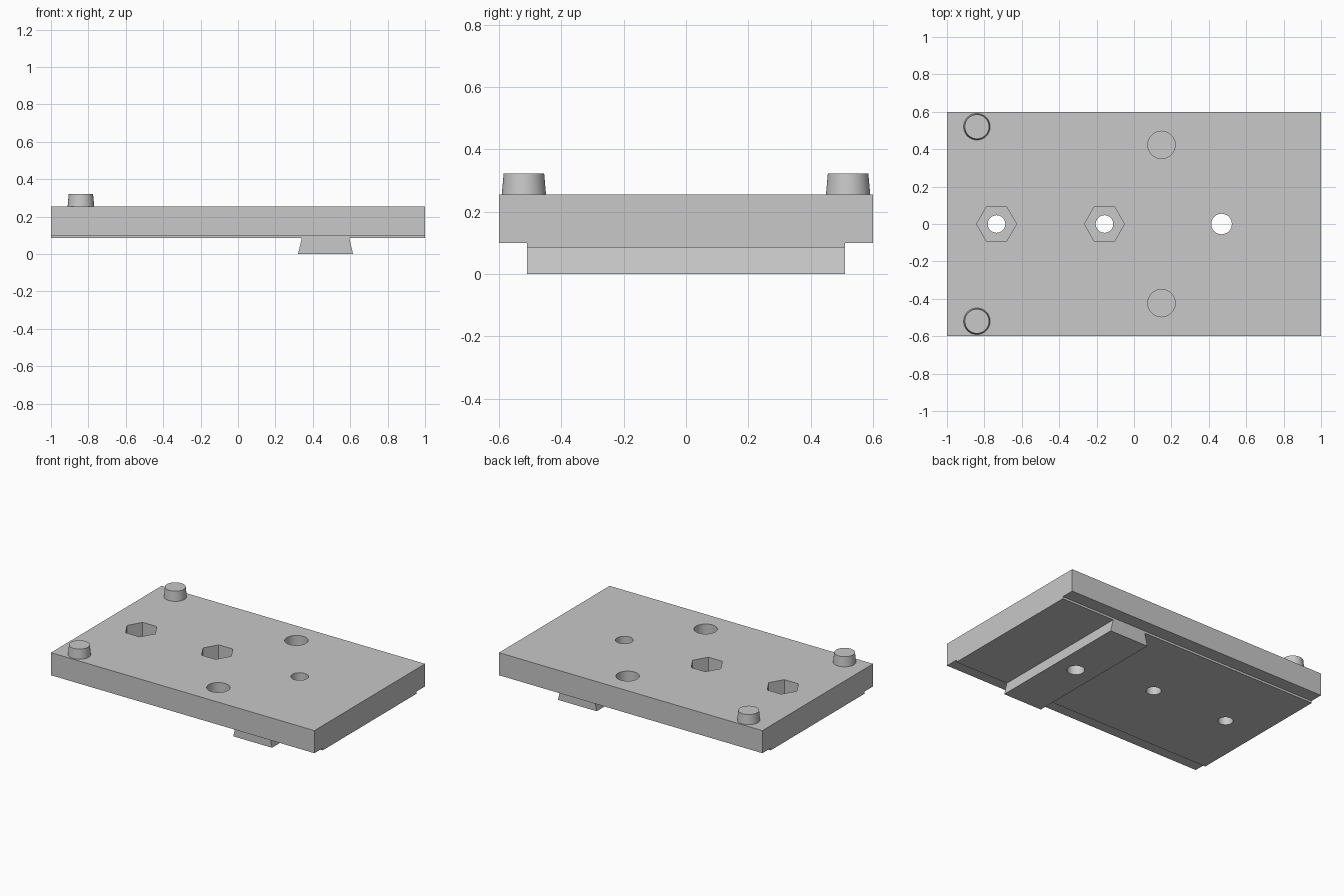
import bpy
import bmesh
import math

default = bpy.data.objects.get("Cube")
if default:
    bpy.data.objects.remove(default, do_unlink=True)

grey = bpy.data.materials.new("plain grey")
grey.use_nodes = True
colour = (0.58, 0.58, 0.58, 1)
grey.diffuse_color = colour
grey.node_tree.nodes["Principled BSDF"].inputs["Base Color"].default_value = colour

TOP, LEDGE, UNDER = 0.255, 0.10, 0.085


def add_object(name, bm):
    bmesh.ops.recalc_face_normals(bm, faces=bm.faces)
    mesh = bpy.data.meshes.new(name)
    bm.to_mesh(mesh)
    bm.free()
    mesh.materials.append(grey)
    obj = bpy.data.objects.new(name, mesh)
    bpy.context.collection.objects.link(obj)
    return obj


def extrude_profile(name, profile, place, half):
    """Extrude a closed 2D profile from -half to half; place maps (u, z, depth) to xyz."""
    bm = bmesh.new()
    ends = [[bm.verts.new(place(u, z, d)) for u, z in profile] for d in (-half, half)]
    for ring in ends:
        bm.faces.new(ring)
    n = len(profile)
    for i in range(n):
        j = (i + 1) % n
        bm.faces.new((ends[0][i], ends[0][j], ends[1][j], ends[1][i]))
    return add_object(name, bm)


def post(name, x, y, z0, z1, r0, r1=None, sides=48):
    """Upright prism or cone with the first corner on +x."""
    bm = bmesh.new()
    rings = [[bm.verts.new((x + r * math.cos(math.tau * i / sides),
                            y + r * math.sin(math.tau * i / sides), z))
              for i in range(sides)] for r, z in ((r0, z0), (r1 or r0, z1))]
    for ring in rings:
        bm.faces.new(ring)
    for i in range(sides):
        j = (i + 1) % sides
        bm.faces.new((rings[0][i], rings[0][j], rings[1][j], rings[1][i]))
    return add_object(name, bm)


def combine(target, other, operation):
    mod = target.modifiers.new(other.name, "BOOLEAN")
    mod.operation, mod.solver, mod.object = operation, "EXACT", other
    bpy.context.view_layer.objects.active = target
    bpy.ops.object.modifier_apply(modifier=mod.name)
    bpy.data.objects.remove(other, do_unlink=True)


def smooth(obj):
    bpy.ops.object.select_all(action="DESELECT")
    obj.select_set(True)
    bpy.context.view_layer.objects.active = obj
    bpy.ops.object.shade_smooth_by_angle(angle=math.radians(30))


# Plate with a ledge along both long edges
half_profile = [(0.51, UNDER), (0.51, LEDGE), (0.6, LEDGE), (0.6, TOP)]
profile = half_profile + [(-y, z) for y, z in reversed(half_profile)]
plate = extrude_profile("base_plate", profile, lambda u, z, d: (d, u, z), 1.0)

# Dovetail rail across the underside
rail_half = [(0.147, 0), (0.127, UNDER), (0.127, 0.13)]
profile = rail_half + [(-x, z) for x, z in reversed(rail_half)]
rail = extrude_profile("dovetail_rail", profile,
                       lambda u, z, d: (0.468 + u, d, z), 0.51)
combine(plate, rail, "UNION")

# Hexagonal nut pockets
for x in (-0.735, -0.158):
    combine(plate, post("nut_pocket", x, 0, 0.145, 0.4, 0.107, sides=6), "DIFFERENCE")

# Bolt holes right through
for x, r in ((-0.735, 0.047), (-0.158, 0.047), (0.468, 0.055)):
    combine(plate, post("bolt_hole", x, 0, -0.1, 0.4, r), "DIFFERENCE")

# Blind sockets
for y in (-0.423, 0.423):
    combine(plate, post("socket", 0.147, y, 0.16, 0.4, 0.073), "DIFFERENCE")
smooth(plate)

# Tapered locating pegs
for side, y in (("front", -0.52), ("back", 0.52)):
    smooth(post(side + "_peg", -0.84, y, TOP, 0.322, 0.071, 0.065))
